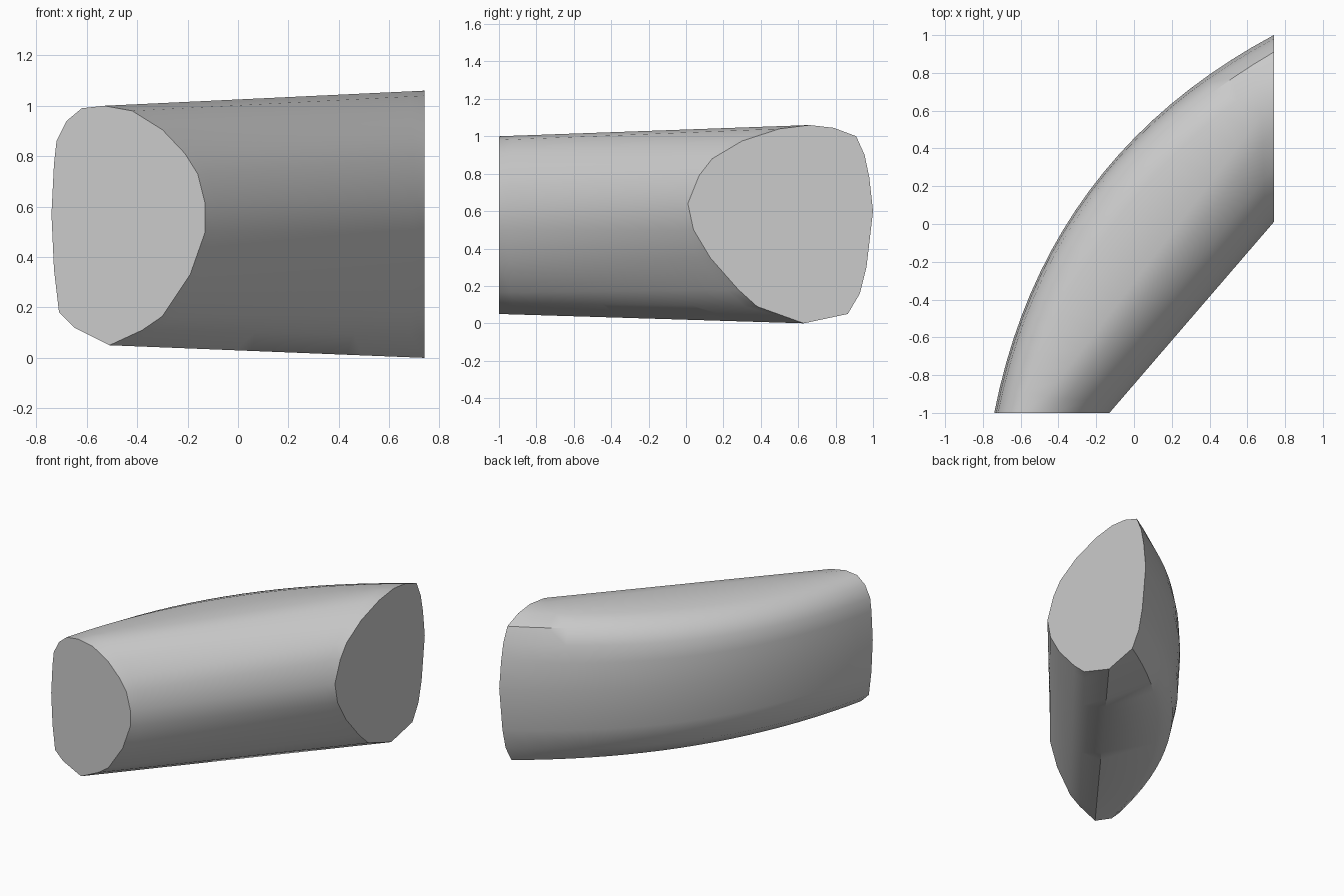
import bpy
import bmesh
import math
from mathutils import Vector

default_cube = bpy.data.objects.get("Cube")
if default_cube:
    bpy.data.objects.remove(default_cube, do_unlink=True)

RINGS = 20
FRONT_Y, SIDE_X = -1.0, 0.74
BULGE = 0.295
OUTWARD = Vector((-0.804, 0.595, 0.0))

# Matching outline points: front cut (x, z) and side cut (y, z)
OUTLINE = [
    (-.53, 1.0, .66, 1.06), (-.42, .98, .50, 1.04), (-.30, .905, .30, .975),
    (-.21, .81, .14, .88), (-.16, .73, .07, .79), (-.13, .61, .01, .64),
    (-.13, .50, .04, .50), (-.19, .33, .13, .35), (-.30, .165, .28, .18),
    (-.38, .11, .38, .09), (-.51, .05, .63, .0), (-.65, .12, .865, .05),
    (-.71, .18, .93, .16), (-.73, .35, .965, .30), (-.74, .57, 1.0, .60),
    (-.73, .77, .98, .78), (-.72, .86, .955, .90), (-.68, .94, .91, 1.0),
    (-.62, .99, .79, 1.045),
]


def make_material(name, color):
    material = bpy.data.materials.new(name)
    material.use_nodes = True
    material.diffuse_color = color
    shader = next(n for n in material.node_tree.nodes if n.type == 'BSDF_PRINCIPLED')
    shader.inputs["Base Color"].default_value = color
    shader.inputs["Roughness"].default_value = 0.6
    return material


def outer_weight(x):
    """Zero on the straight inner wall, one on the bowed outer wall."""
    return math.sqrt(max(0.0, min(1.0, (-0.53 - x) / 0.2)))


def section_point(row, t):
    front_x, front_z, side_y, side_z = row
    start = Vector((front_x, FRONT_Y, front_z))
    end = Vector((SIDE_X, side_y, side_z))
    bow = 4 * t * (1 - t) * BULGE * outer_weight(front_x)
    return start.lerp(end, t) + OUTWARD * bow


# Loft the body between the two flat cuts
bm = bmesh.new()
rings = [[bm.verts.new(section_point(row, step / RINGS)) for row in OUTLINE]
         for step in range(RINGS + 1)]
count = len(OUTLINE)
for near, far in zip(rings, rings[1:]):
    for i in range(count):
        j = (i + 1) % count
        bm.faces.new((near[i], near[j], far[j], far[i]))

# Flat end cuts
bm.faces.new(rings[0])
bm.faces.new(rings[-1])
bmesh.ops.recalc_face_normals(bm, faces=bm.faces)

mesh = bpy.data.meshes.new("bowed_wedge_body")
bm.to_mesh(mesh)
bm.free()
body = bpy.data.objects.new("bowed_wedge_body", mesh)
bpy.context.collection.objects.link(body)
mesh.materials.append(make_material("plain_grey", (0.6, 0.6, 0.6, 1.0)))

# Smooth walls with crisp cut edges
bpy.ops.object.select_all(action='DESELECT')
body.select_set(True)
bpy.context.view_layer.objects.active = body
bpy.ops.object.shade_smooth_by_angle(angle=math.radians(40))
